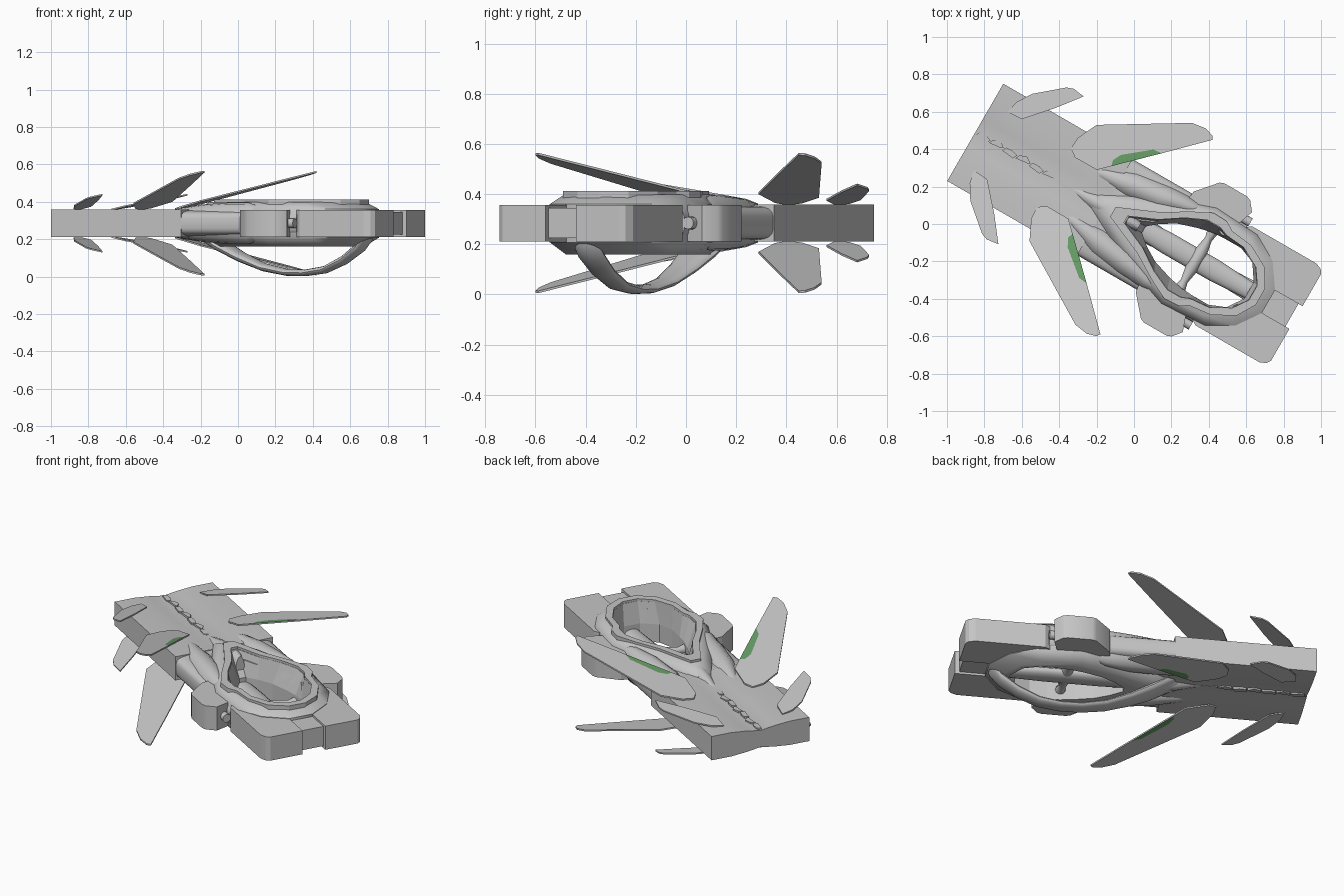
import bpy, bmesh, math
from mathutils import Matrix

if "Cube" in bpy.data.objects:
    bpy.data.objects.remove(bpy.data.objects["Cube"])

TURN = Matrix.Rotation(math.radians(-30), 4, 'Z')   # craft points diagonally
MID = 0.285                                         # height of the symmetry plane


def material(name, rgb):
    m = bpy.data.materials.new(name)
    m.diffuse_color = (*rgb, 1)
    m.use_nodes = True
    m.node_tree.nodes["Principled BSDF"].inputs["Base Color"].default_value = m.diffuse_color
    return m


GREY = material("hull_grey", (0.56, 0.56, 0.56))
GREEN = material("panel_green", (0.13, 0.33, 0.13))


def finish(name, bm, smooth=None):
    bmesh.ops.recalc_face_normals(bm, faces=bm.faces)
    bm.transform(TURN)
    me = bpy.data.meshes.new(name)
    bm.to_mesh(me)
    bm.free()
    me.materials.append(GREY)
    me.materials.append(GREEN)
    ob = bpy.data.objects.new(name, me)
    bpy.context.collection.objects.link(ob)
    if smooth:
        bpy.ops.object.select_all(action='DESELECT')
        ob.select_set(True)
        bpy.context.view_layer.objects.active = ob
        bpy.ops.object.shade_smooth_by_angle(angle=math.radians(smooth))
    return ob


def loft(name, rings, smooth=None, closed=False):
    """Skin through equal-length rings of points."""
    bm = bmesh.new()
    vs = [[bm.verts.new(p) for p in r] for r in rings]
    n = len(vs[0])
    for a, b in zip(vs, vs[1:] + (vs[:1] if closed else [])):
        for i in range(n):
            j = (i + 1) % n
            bm.faces.new((a[i], a[j], b[j], b[i]))
    if not closed:
        bm.faces.new(vs[0])
        bm.faces.new(vs[-1])
    return finish(name, bm, smooth)


def prism(name, outline, z0, z1, smooth=None):
    return loft(name, [[(u, v, z) for u, v in outline] for z in (z0, z1)], smooth)


def both(half):
    """Mirror a half outline across the centre line."""
    return half + [(u, -v) for u, v in reversed(half)]


def ellipse_ring(u, v, z, a, b, n=16):
    return [(u, v + a * math.cos(t), z + b * math.sin(t))
            for t in (2 * math.pi * i / n for i in range(n))]


# cockpit well cutter, wider at the top than at the bottom
HOLE = both([(0.06, 0.02), (0.12, 0.07), (0.2, 0.118), (0.31, 0.153), (0.39, 0.17),
             (0.46, 0.175), (0.56, 0.175), (0.65, 0.14), (0.71, 0.05)])
RIM_IN = both([(-0.05, 0.02), (0.1, 0.085), (0.22, 0.165), (0.33, 0.215), (0.41, 0.215),
               (0.46, 0.195), (0.57, 0.185), (0.68, 0.125), (0.735, 0.045)])
RIM_OUT = both([(-0.13, 0.03), (0.09, 0.125), (0.23, 0.21), (0.34, 0.265), (0.425, 0.26),
                (0.475, 0.23), (0.6, 0.215), (0.72, 0.15), (0.78, 0.05)])
cutter = loft("well_cutter", [[(u, v, z) for u, v in o] for o, z in
                              ((HOLE, 0.05), (HOLE, 0.27), (RIM_IN, 0.405), (RIM_IN, 0.6))])
cutter.hide_render = True
cutter.display_type = 'WIRE'


def cut(ob):
    m = ob.modifiers.new("well", 'BOOLEAN')
    m.operation = 'DIFFERENCE'
    m.object = cutter
    m.solver = 'EXACT'


# rear hull with a shallow valley above and below
def hull_ring(u, w, edge, dip):
    half = [(w, edge), (0.6 * w, edge), (0.28 * w, edge - dip * 0.4), (0.0, edge - dip)]
    top = half + [(-v, h) for v, h in half[-2::-1]]
    return [(u, v, MID + h) for v, h in top] + [(u, v, MID - h) for v, h in reversed(top)]


loft("rear_hull", [hull_ring(-0.98, 0.3, 0.073, 0.022), hull_ring(-0.6, 0.3, 0.073, 0.028),
                   hull_ring(-0.18, 0.3, 0.073, 0.0)], 30)

# rounded middle hull
mid = []
for u in (-0.22, 0.53):
    mid.append([(u, 0.297 * math.copysign(abs(math.cos(t)) ** 0.3, math.cos(t)),
                 MID + 0.07 * math.copysign(abs(math.sin(t)) ** 0.45, math.sin(t)))
                for t in (2 * math.pi * (i + 0.5) / 24 for i in range(24))])
cut(loft("middle_hull", mid, 40))

# raised central deck around the well
DECK = both([(-0.24, 0.04), (-0.05, 0.14), (0.1, 0.2), (0.24, 0.26), (0.34, 0.295),
             (0.6, 0.28), (0.74, 0.2), (0.83, 0.07)])


def shrunk(k):
    return [(0.33 + (u - 0.33) * k, v * k) for u, v in DECK]


cut(loft("central_deck", [[(u, v, z) for u, v in shrunk(k)] for k, z in
                          ((0.83, 0.16), (1, 0.208), (1, 0.36), (0.85, 0.398))], 50))

# rim band round the well
loft("well_rim", [[(u, v, z) for u, v in o] for o, z in
                  ((RIM_IN, 0.36), (RIM_IN, 0.412), (RIM_OUT, 0.412), (RIM_OUT, 0.36))],
     closed=True)

# front centre block between the prongs
cut(prism("front_centre_block", both([(0.6, 0.075), (0.975, 0.075)]), 0.225, 0.345))

# neck blade behind the well
loft("neck_fairing", [ellipse_ring(u, 0, MID, a, b) for u, a, b in
                      ((-0.42, 0.02, 0.05), (-0.25, 0.06, 0.09), (-0.1, 0.07, 0.12),
                       (0.03, 0.03, 0.105))], 50)

# jagged spine teeth along the valley
for i in range(9):
    u = -0.97 + i * 0.082
    s = 1 if i % 2 else -1
    prism("spine_tooth", [(u, -0.012), (u + 0.07, -0.012 + 0.008 * s), (u + 0.082, 0.004),
                          (u + 0.05, 0.02 + 0.006 * s), (u + 0.01, 0.012)],
          MID - 0.06, MID + 0.06)

# keel hoop below the well
KEEL = [(-0.22, 0.24, 0.09, 0.04), (-0.1, 0.165, 0.085, 0.035), (0.02, 0.105, 0.07, 0.028),
        (0.16, 0.05, 0.056, 0.022), (0.3, 0.023, 0.05, 0.019), (0.42, 0.02, 0.05, 0.018),
        (0.54, 0.037, 0.052, 0.02), (0.66, 0.09, 0.055, 0.025), (0.76, 0.16, 0.06, 0.03),
        (0.82, 0.24, 0.06, 0.04)]
loft("keel_hoop", [ellipse_ring(u, 0, z, a, b) for u, z, a, b in KEEL], 50)

# inner bar and cross strut spanning the well
loft("well_bar", [ellipse_ring(u, 0, 0.215, a, 0.03) for u, a in
                  ((0.02, 0.05), (0.2, 0.06), (0.5, 0.06), (0.74, 0.045))], 50)
loft("well_cross_strut", [[(0.385 + r * math.cos(t), v, 0.225 + r * math.sin(t))
                           for t in (math.pi * i / 5 for i in range(10))]
                          for v, r in ((-0.21, 0.04), (-0.13, 0.02), (-0.05, 0.035),
                                       (0.05, 0.035), (0.13, 0.02), (0.21, 0.04))], 50)

for s in (1, -1):
    side = "left" if s > 0 else "right"

    # front prong with chamfered nose corner
    cut(prism(side + "_front_prong",
              [(u, v * s) for u, v in ((0.525, 0.07), (1.0, 0.07), (1.0, 0.268),
                                       (0.985, 0.29), (0.95, 0.305), (0.555, 0.305),
                                       (0.525, 0.285))], 0.212, 0.357))
    # side pod and its connecting pin
    prism(side + "_side_pod",
          [(u, v * s) for u, v in ((0.18, 0.24), (0.19, 0.31), (0.285, 0.42), (0.31, 0.43),
                                   (0.45, 0.43), (0.475, 0.42), (0.515, 0.37),
                                   (0.49, 0.3), (0.47, 0.24))], 0.212, 0.357, 30)
    loft(side + "_pod_pin", [ellipse_ring(u, 0.318 * s, MID, 0.025, 0.025, 12)
                             for u in (0.47, 0.535)], 50)
    # long cheek lobe beside the deck
    loft(side + "_cheek_lobe",
         [ellipse_ring(u, v * s, MID, a, b) for u, v, a, b in
          ((-0.38, 0.13, 0.01, 0.06), (-0.28, 0.15, 0.055, 0.08), (-0.12, 0.175, 0.085, 0.1),
           (0.05, 0.195, 0.085, 0.11), (0.2, 0.225, 0.06, 0.11), (0.3, 0.24, 0.03, 0.08))], 50)

    for f in (1, -1):
        level = "upper" if f > 0 else "lower"

        def blade(name, polys, height, thick):
            """Thin slab; the polygons tile its outer face, the inner face stays grey."""
            bm = bmesh.new()
            verts = {}

            def vert(p, layer):
                if (p, layer) not in verts:
                    h = height(*p) - MID + thick * (0.5 - layer)
                    verts[p, layer] = bm.verts.new((p[0], p[1] * s, MID + f * h))
                return verts[p, layer]

            for layer in (0, 1):
                for k, poly in enumerate(polys):
                    face = bm.faces.new([vert(p, layer) for p in poly])
                    face.material_index = k if layer == 0 else 0
            edges = [(p[i], p[(i + 1) % len(p)]) for p in polys for i in range(len(p))]
            for a, b in edges:
                if (b, a) not in edges:
                    bm.faces.new((vert(a, 0), vert(b, 0), vert(b, 1), vert(a, 1)))
            finish(f"{level}_{side}_{name}", bm)

        # swept main wing with a green leading-edge panel on its outer face
        notch = [(-0.06, 0.402), (-0.11, 0.396), (-0.245, 0.285), (-0.268, 0.24),
                 (-0.259, 0.208)]
        wing = [(-0.318, 0.151), (-0.45, 0.15), (-0.494, 0.18), (-0.49, 0.25),
                (-0.438, 0.359), (-0.002, 0.623), (0.074, 0.634), (0.125, 0.62),
                (0.139, 0.60)]
        blade("wing", [wing + notch, notch[::-1]],
              lambda u, v: 0.36 + 0.26 * (u + 0.494) + 0.084 * (v - 0.176), 0.009)
        # small tail fin
        blade("tail_fin", [[(-0.8, 0.185), (-0.885, 0.18), (-0.87, 0.25), (-0.82, 0.33),
                            (-0.677, 0.452), (-0.64, 0.465), (-0.574, 0.456),
                            (-0.674, 0.327), (-0.76, 0.23)]],
              lambda u, v: 0.36 + 0.215 * (u + 0.88) + 0.045 * (v - 0.185), 0.008)
